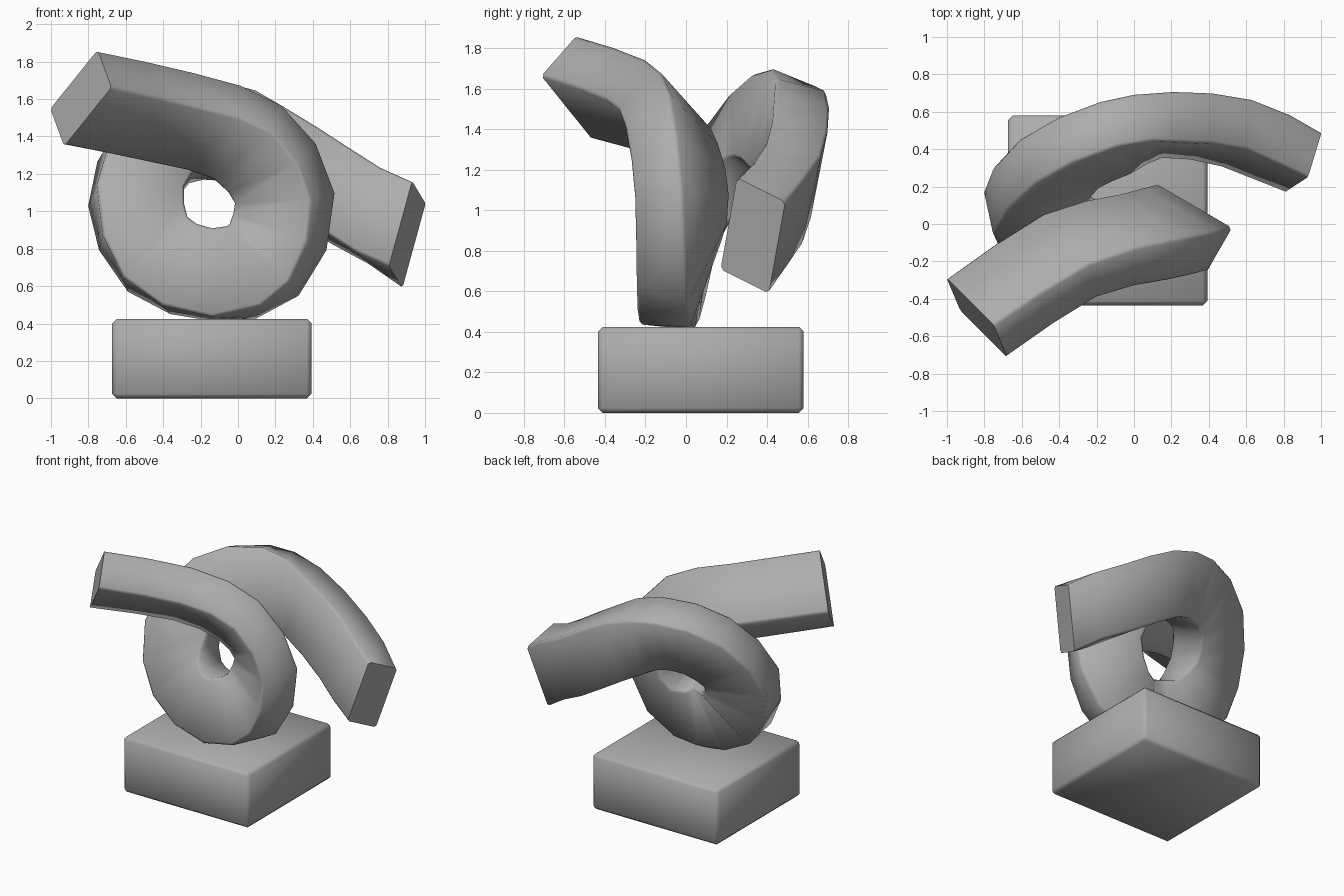
import bpy, bmesh, math
from mathutils import Vector

if "Cube" in bpy.data.objects:
    bpy.data.objects.remove(bpy.data.objects["Cube"])

# Coil path: (centre, outward direction of the long side of the section)
PATH = [
    ((-.84, -.50, 1.605), (.53, -.53, .66)),
    ((-.345, -.17, 1.50), (.53, -.57, .63)),
    ((.05, -.07, 1.37), (.66, -.52, .54)),
    ((.25, -.02, 1.07), (.86, -.50, .05)),
    ((.14, -.035, .74), (.68, -.36, -.66)),
    ((-.13, -.07, .66), (0, -.10, -1)),
    ((-.43, 0, .77), (-.72, -.15, -.68)),
    ((-.545, .11, 1.08), (-.98, -.20, .02)),
    ((-.40, .32, 1.36), (-.75, .05, .66)),
    ((-.10, .46, 1.43), (-.15, .32, .93)),
    ((.18, .53, 1.31), (.20, .18, .95)),
    ((.55, .485, 1.08), (.28, .20, .93)),
    ((.905, .33, .875), (.26, .17, .95)),
]
END_SIDE = Vector((-.26, -.86, .43)).normalized()   # skew of the last cut
LONG, SHORT, CUT, STEPS = .238, .138, .016, 2


def spline(p, i, t):
    """Catmull-Rom point and tangent in segment i."""
    a, b, c, d = p[i:i + 4]
    k1, k2, k3 = c - a, 2 * a - 5 * b + 4 * c - d, 3 * b - a - 3 * c + d
    return (2 * b + k1 * t + k2 * t * t + k3 * t ** 3) / 2, (k1 + 2 * k2 * t + 3 * k3 * t * t) / 2


def padded(index):
    p = [Vector(row[index]) for row in PATH]
    return [2 * p[0] - p[1]] + p + [2 * p[-1] - p[-2]]


grey = bpy.data.materials.new("grey")
grey.diffuse_color = (.42, .42, .42, 1)
grey.use_nodes = True
grey.node_tree.nodes["Principled BSDF"].inputs["Base Color"].default_value = grey.diffuse_color

# Coil: chamfered rectangular section swept along the loop
L, S = LONG - CUT, SHORT - CUT
SECTION = [(LONG, -S), (LONG, S), (L, SHORT), (-L, SHORT),
           (-LONG, S), (-LONG, -S), (-L, -SHORT), (L, -SHORT)]
centres, outs = padded(0), padded(1)
bm = bmesh.new()
rings = []
n = (len(PATH) - 1) * STEPS
for k in range(n + 1):
    i = min(k // STEPS, len(PATH) - 2)
    t = k / STEPS - i
    c, tan = spline(centres, i, t)
    u = spline(outs, i, t)[0].normalized()
    w = END_SIDE if k == n else tan.cross(u).normalized()
    rings.append([bm.verts.new(c + u * a + w * b) for a, b in SECTION])
m = len(SECTION)
for r, s in zip(rings, rings[1:]):
    for j in range(m):
        bm.faces.new((r[j], r[(j + 1) % m], s[(j + 1) % m], s[j])).smooth = True
for end in (rings[0], rings[-1]):
    for e in bm.faces.new(end).edges:
        e.smooth = False
bmesh.ops.recalc_face_normals(bm, faces=bm.faces[:])
mesh = bpy.data.meshes.new("coil")
bm.to_mesh(mesh)
bm.free()
mesh.materials.append(grey)
bpy.context.collection.objects.link(bpy.data.objects.new("coil", mesh))

# Base block with chamfered edges
bpy.ops.mesh.primitive_cube_add(size=1, location=(-.14, .073, .2125))
base = bpy.context.object
base.name = "base"
base.scale = (1.065, 1.015, .425)
bpy.ops.object.transform_apply(location=False, rotation=False, scale=True)
bev = base.modifiers.new("chamfer", 'BEVEL')
bev.width = .024
bev.segments = 1
bpy.ops.object.shade_smooth()
base.data.materials.append(grey)
